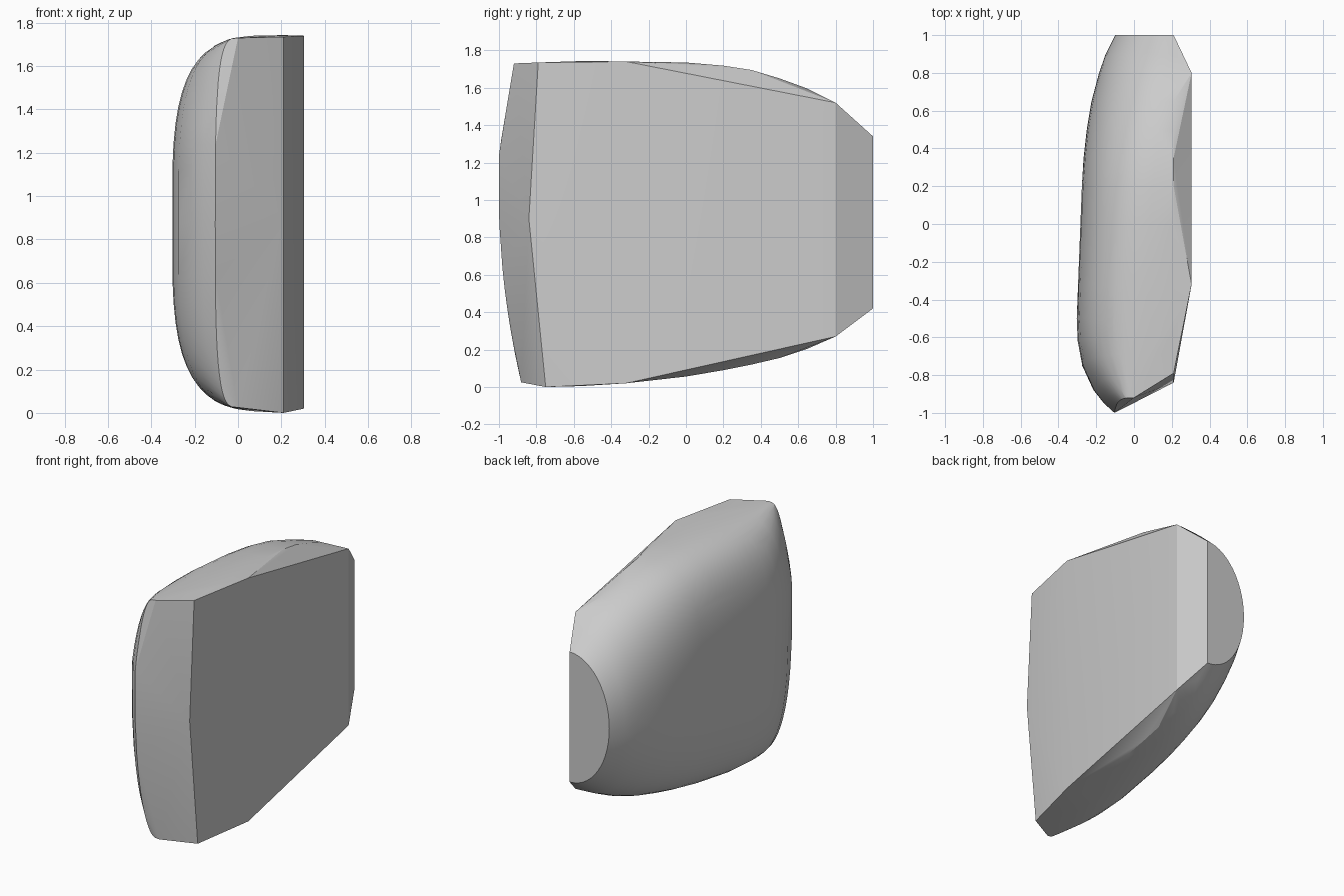
import bpy, bmesh, math

if "Cube" in bpy.data.objects:
    bpy.data.objects.remove(bpy.data.objects["Cube"])

bm = bmesh.new()


def add(x, y, z):
    bm.verts.new((x, y, z))


def shift(z):
    # the front end leans back towards its top and bottom
    if z > 1.25:
        return 0.08 * (z - 1.25) / 0.48
    if z < 0.92:
        d = (0.92 - z) / 0.9
        return 0.03 * d + 0.09 * d * d
    return 0.0


def section(y, left, mid_x, bottom, top, power, lean=0.0, steps=28):
    # half superellipse bulging to -x from a straight edge at mid_x
    cz, rz, rx = (top + bottom) / 2, (top - bottom) / 2, mid_x - left
    for i in range(steps + 1):
        a = -math.pi / 2 + math.pi * i / steps
        c, s = max(math.cos(a), 0.0), math.sin(a)
        x = mid_x - rx * c ** (2 / power)
        z = cz + rz * math.copysign(abs(s) ** (2 / power), s)
        add(x, y + lean * shift(z), z)


# bulging shell: y, left x, straight edge x, bottom, top, roundness, lean
for s in [
    (1.00, -0.10, 0.21, 0.42, 1.34, 2.0),
    (0.90, -0.15, 0.21, 0.345, 1.43, 2.1),
    (0.80, -0.185, 0.21, 0.275, 1.515, 2.2),
    (0.65, -0.225, 0.21, 0.205, 1.595, 2.4),
    (0.50, -0.25, 0.21, 0.155, 1.65, 2.6),
    (0.35, -0.267, 0.21, 0.12, 1.695, 2.8),
    (0.20, -0.278, 0.21, 0.09, 1.718, 3.0),
    (0.00, -0.287, 0.21, 0.056, 1.735, 3.2),
    (-0.32, -0.300, 0.21, 0.02, 1.742, 3.5),
    (-0.50, -0.305, 0.21, 0.01, 1.743, 3.5),
    (-0.62, -0.300, 0.21, 0.005, 1.742, 3.5, 0.5),
    (-0.75, -0.275, 0.15, 0.012, 1.738, 3.5, 0.8),
    (-0.88, -0.215, 0.08, 0.018, 1.735, 3.5, 1.0),
    (-0.95, -0.160, 0.03, 0.022, 1.732, 3.5, 1.0),
    (-1.00, -0.105, 0.00, 0.025, 1.73, 3.5, 1.0),
]:
    section(*s)

# slanted front edge
for y, z in [(-0.79, 1.735), (-0.84, 0.9), (-0.75, 0.0)]:
    add(0.21, y, z)
# flat right-hand panel
for y, z in [(-0.32, 0.02), (-0.32, 1.74), (0.8, 0.27), (0.8, 1.52)]:
    add(0.305, y, z)

# wrap everything in one tight skin
bmesh.ops.remove_doubles(bm, verts=bm.verts, dist=0.002)
res = bmesh.ops.convex_hull(bm, input=bm.verts[:])
loose = [v for v in bm.verts if not v.link_faces]
bmesh.ops.delete(bm, geom=loose, context='VERTS')
bmesh.ops.dissolve_limit(bm, angle_limit=math.radians(1.5),
                         verts=bm.verts[:], edges=bm.edges[:])
bmesh.ops.recalc_face_normals(bm, faces=bm.faces[:])

mesh = bpy.data.meshes.new("rounded_shell")
bm.to_mesh(mesh)
bm.free()
shell = bpy.data.objects.new("rounded_shell", mesh)
bpy.context.collection.objects.link(shell)
bpy.context.view_layer.objects.active = shell
shell.select_set(True)
bpy.ops.object.shade_smooth_by_angle(angle=math.radians(14))
